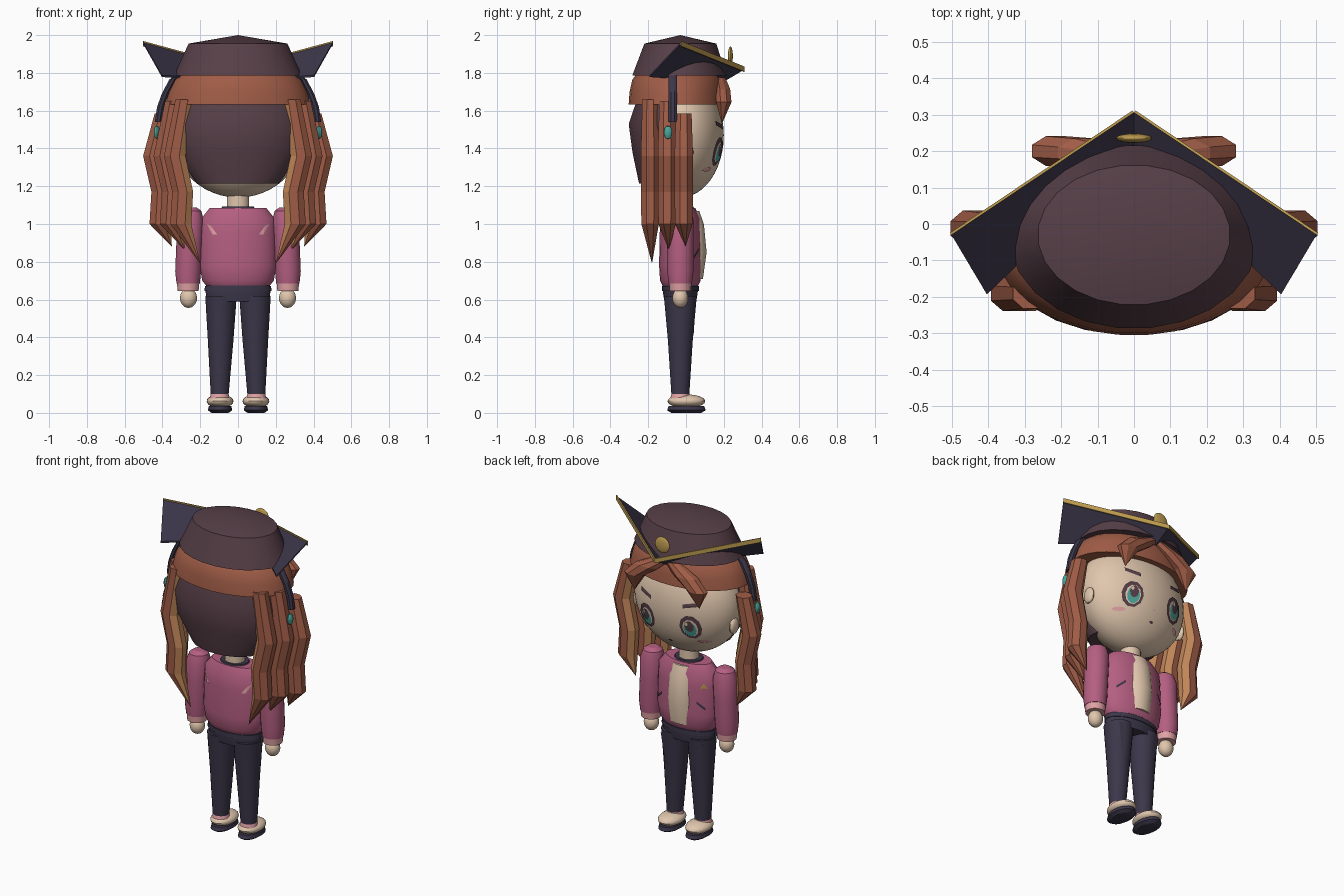
import bpy, bmesh, math
from mathutils import Vector, Matrix

if "Cube" in bpy.data.objects:
    bpy.data.objects.remove(bpy.data.objects["Cube"], do_unlink=True)


def material(name, rgb):
    m = bpy.data.materials.new(name)
    m.use_nodes = True
    m.diffuse_color = (*rgb, 1)
    m.node_tree.nodes["Principled BSDF"].inputs["Base Color"].default_value = (*rgb, 1)
    return m


MAROON = material("dark maroon", (0.095, 0.05, 0.065))
NAVY = material("dark navy", (0.045, 0.038, 0.068))
BROWN = material("auburn", (0.35, 0.108, 0.062))
TAN = material("light hair", (0.53, 0.24, 0.10))
PINK = material("rose pink", (0.46, 0.115, 0.22))
BLUSH = material("pale pink", (0.75, 0.36, 0.37))
CREAM = material("cream skin", (0.75, 0.57, 0.42))
GOLD = material("gold", (0.51, 0.33, 0.08))
TEAL = material("teal", (0.07, 0.38, 0.33))


def finish(name, bm, mats, smooth=True):
    me = bpy.data.meshes.new(name)
    bm.to_mesh(me)
    bm.free()
    for m in mats:
        me.materials.append(m)
    ob = bpy.data.objects.new(name, me)
    bpy.context.collection.objects.link(ob)
    if smooth:
        bpy.ops.object.select_all(action='DESELECT')
        ob.select_set(True)
        bpy.context.view_layer.objects.active = ob
        bpy.ops.object.shade_smooth_by_angle(angle=math.radians(32))
    return ob


def loft(name, rings, mats, n=24, rule=None, smooth=True):
    """Skin elliptical rings (x, y, z, rx, ry); a zero radius makes a point."""
    bm = bmesh.new()
    loops = []
    for x, y, z, rx, ry in rings:
        if rx == 0:
            loops.append([bm.verts.new((x, y, z))] * n)
        else:
            angs = [2 * math.pi * (i + 0.5) / n for i in range(n)]
            loops.append([bm.verts.new((x + rx * math.cos(a), y + ry * math.sin(a), z)) for a in angs])
    for lo, hi in zip(loops, loops[1:]):
        for i in range(n):
            j = (i + 1) % n
            f = bm.faces.new(list(dict.fromkeys((lo[i], lo[j], hi[j], hi[i]))))
            if rule:
                f.material_index = rule((i + 1) / n * 2 * math.pi)
    for loop, ring in ((loops[0], rings[0]), (loops[-1], rings[-1])):
        if ring[3] > 0:
            bm.faces.new(loop)
    bmesh.ops.recalc_face_normals(bm, faces=bm.faces)
    return finish(name, bm, mats, smooth)


def ball(name, c, r, mat, n=24):
    bm = bmesh.new()
    bmesh.ops.create_uvsphere(bm, u_segments=n, v_segments=n // 2, radius=1,
                              matrix=Matrix.Translation(c) @ Matrix.Diagonal((*r, 1)))
    return finish(name, bm, [mat])


def prism(name, pts, push, mat):
    bm = bmesh.new()
    f = bm.faces.new([bm.verts.new(p) for p in pts])
    ext = bmesh.ops.extrude_face_region(bm, geom=[f], use_keep_orig=True)
    bmesh.ops.translate(bm, vec=push, verts=[v for v in ext["geom"] if isinstance(v, bmesh.types.BMVert)])
    bmesh.ops.recalc_face_normals(bm, faces=bm.faces)
    return finish(name, bm, [mat], False)


def plate(name, outline, surface, mat, side=1):
    """Thin fan of faces wrapped on a surface y = surface(x, z)."""
    bm = bmesh.new()
    k = len(outline)
    pts = [bm.verts.new((x, surface(x, z), z)) for x, z in outline]
    cx, cz = sum(p[0] for p in outline) / k, sum(p[1] for p in outline) / k
    mid = bm.verts.new((cx, surface(cx, cz), cz))
    for i in range(k):
        f = bm.faces.new((pts[i], pts[(i + 1) % k], mid))
        f.normal_update()
        if f.normal.y * side < 0:
            f.normal_flip()
    return finish(name, bm, [mat], False)


def oval(cx, cz, rx, rz, n=10):
    return [(cx + rx * math.cos(2 * math.pi * i / n), cz + rz * math.sin(2 * math.pi * i / n)) for i in range(n)]


def slash(x0, z0, x1, z1, w):
    return [(x0, z0 - w), (x1, z1 - w), (x1, z1 + w), (x0, z0 + w)]


# Head and neck
HC, HR = (0, -0.03, 1.47), (0.345, 0.23, 0.33)
ball("head", HC, HR, CREAM, 48)
loft("neck", [(0, -0.03, 1.06, .06, .055), (0, -0.03, 1.2, .06, .055)], [CREAM])
loft("neck_band", [(0, -0.03, 1.06, .1, .085), (0, -0.03, 1.092, .085, .07)], [NAVY])


def on_face(off):
    return lambda x, z: HC[1] + HR[1] * math.sqrt(
        max(0.0, 1 - (x / HR[0]) ** 2 - ((z - HC[2]) / HR[2]) ** 2)) + off


# Face features
plate("nose", oval(0, 1.325, .007, .006), on_face(.004), BLUSH)
plate("mouth", oval(0, 1.26, .014, .007), on_face(.005), MAROON)
for s, side in ((1, "left"), (-1, "right")):
    e = s * 0.15
    plate(f"{side}_eye_outline", oval(e, 1.385, .064, .078), on_face(.005), MAROON)
    plate(f"{side}_eye_white", oval(e, 1.38, .045, .058), on_face(.008), CREAM)
    plate(f"{side}_iris", oval(e, 1.375, .037, .05), on_face(.011), TEAL)
    plate(f"{side}_pupil", oval(e, 1.395, .026, .036), on_face(.014), MAROON)
    plate(f"{side}_glint", oval(e + .014, 1.412, .009, .012), on_face(.017), CREAM)
    plate(f"{side}_brow", slash(s * .11, 1.515, s * .2, 1.535, .012), on_face(.006), MAROON)
    plate(f"{side}_cheek", oval(s * .205, 1.29, .033, .012), on_face(.006), BLUSH)
    ball(f"{side}_ear", (s * .335, .0, 1.38), (.02, .04, .05), CREAM, 16)

# Hair: cap, dark back panel, fringe
loft("hair_cap", [(0, -.05, 1.632, .385, .255), (0, -.05, 1.70, .368, .25), (0, -.05, 1.765, .335, .235),
                  (0, -.05, 1.785, .31, .22)], [BROWN], 32)
loft("back_hair", [(0, -.11, 1.215, .22, .14), (0, -.11, 1.38, .335, .175), (0, -.11, 1.53, .35, .195),
                   (0, -.11, 1.66, .32, .15)], [MAROON], 24)
for s, side in ((1, "left"), (-1, "right")):
    inner = lambda a, s=s: 1 if s * math.cos(a) < -0.6 else 0
    loft(f"{side}_fringe", [(s * .03, .18, 1.775, .05, .03), (s * .13, .195, 1.715, .085, .042),
                            (s * .215, .2, 1.645, .07, .044), (s * .225, .19, 1.53, 0, 0)],
         [BROWN, TAN], 8, smooth=False)
    # Side locks share one zigzag path
    for part, cx, cy, top, tip, tipx in (("back", .285, -.19, 1.66, .79, .2), ("middle", .34, -.1, 1.65, .86, .28),
                                         ("front", .395, -.012, 1.585, .88, .35)):
        rings = [(s * cx, cy, top, .05, .045), (s * (cx + .05), cy, 1.36, .062, .053),
                 (s * (cx + .008), cy, 1.17, .06, .053), (s * (cx + .018), cy, 1.0, .06, .05),
                 (s * tipx, cy + .01, tip, 0, 0)]
        loft(f"{side}_{part}_lock", rings, [BROWN, TAN], 8, inner, False)
    # Head strap and hair gem
    loft(f"{side}_head_strap", [(s * x, -.07, z, .02, .024) for x, z in
                                ((.30, 1.80), (.345, 1.765), (.385, 1.69), (.41, 1.62), (.422, 1.54))], [NAVY], 8)
    ball(f"{side}_hair_gem", (s * .43, -.095, 1.485), (.016, .022, .036), TEAL, 12)

# Hat: crown, folded brim, gold trim, badge
loft("hat_crown", [(0, -.035, 1.785, .342, .252), (0, -.03, 1.955, .264, .192), (0, -.03, 2.0, 0, 0)], [MAROON], 24)
for s, side in ((1, "left"), (-1, "right")):
    p0, p1 = Vector((0, .305, 1.815)), Vector((s * .5, -.03, 1.95))
    p2, p3 = Vector((s * .403, -.193, 1.778)), Vector((0, .195, 1.75))
    prism(f"{side}_brim", [p0, p1, p2, p3], Vector((0, 0, .01)), NAVY)
    up = Vector((0, 0, .009))
    prism(f"{side}_brim_trim", [p0 - up, p1 - up, p1 + up * 2, p0 + up * 2], Vector((s * .004, .006, 0)), GOLD)
ball("hat_badge", (0, .235, 1.89), (.05, .013, .05), GOLD)

# Jacket body
TORSO = [(.675, .17, .095), (.70, .19, .108), (.78, .205, .113), (.95, .2, .11), (1.03, .195, .105), (1.085, .15, .08)]
loft("jacket", [(0, -.03, z, rx, ry) for z, rx, ry in TORSO], [PINK], 32)
loft("shirt_front", [(0, .025, .71, .085, .065), (0, .03, .85, .088, .08), (0, .025, 1.0, .085, .07),
                     (0, .01, 1.07, .075, .06)], [CREAM], 24)


def on_jacket(side, off):
    def surface(x, z):
        for (z0, a0, b0), (z1, a1, b1) in zip(TORSO, TORSO[1:]):
            if z <= z1:
                break
        t = (z - z0) / (z1 - z0)
        rx, ry = a0 + (a1 - a0) * t, b0 + (b1 - b0) * t
        return -.03 + side * (ry * math.sqrt(max(0.0, 1 - (x / rx) ** 2)) + off)
    return surface


plate("chest_pin", [(-.175, .95), (-.135, .95), (-.155, .985)], on_jacket(1, .007), GOLD)
for s, side in ((1, "left"), (-1, "right")):
    plate(f"{side}_pocket", slash(s * .12, .865, s * .165, .825, .008), on_jacket(1, .007), NAVY)
    plate(f"{side}_back_stripe", [(s * .165, 1.0), (s * .145, .99), (s * .11, .945), (s * .135, .945)],
          on_jacket(-1, .006), BLUSH, -1)
    # Arms
    loft(f"{side}_sleeve", [(s * .25, -.03, 1.088, .03, .03), (s * .25, -.03, 1.07, .056, .056),
                            (s * .253, -.03, 1.02, .072, .072), (s * .257, -.03, .9, .07, .07),
                            (s * .264, -.03, .75, .069, .07), (s * .264, -.03, .685, .062, .062)], [PINK])
    loft(f"{side}_cuff", [(s * .264, -.03, .645, .056, .056), (s * .264, -.03, .69, .06, .06)], [BLUSH])
    ball(f"{side}_hand", (s * .262, -.03, .608), (.045, .042, .052), CREAM)
    # Legs and shoes
    loft(f"{side}_trouser_leg", [(s * .097, -.03, .1, .048, .048), (s * .092, -.03, .38, .068, .066),
                                 (s * .09, -.03, .62, .084, .088)], [NAVY])
    plate(f"{side}_leg_stripe", [(s * .115, .6), (s * .145, .6), (s * .12, .41), (s * .1, .41)],
          lambda x, z: .058 - .08 * (.6 - z) - abs(abs(x) - .09) * .25, NAVY)
    loft(f"{side}_ankle", [(s * .097, -.03, .07, .055, .055), (s * .097, -.03, .112, .045, .045)], [BLUSH])
    ball(f"{side}_shoe", (s * .095, .002, .062), (.071, .1, .036), CREAM)
    loft(f"{side}_sole", [(s * .095, .002, 0, .045, .08), (s * .095, .002, .014, .065, .103),
                          (s * .095, .002, .036, .06, .095)], [NAVY])

# Waist
loft("trouser_hips", [(0, -.03, .59, .165, .085), (0, -.03, .645, .174, .094), (0, -.03, .675, .172, .094)], [NAVY])
loft("waistband", [(0, -.03, .645, .178, .098), (0, -.03, .672, .176, .098)], [NAVY], 32)
